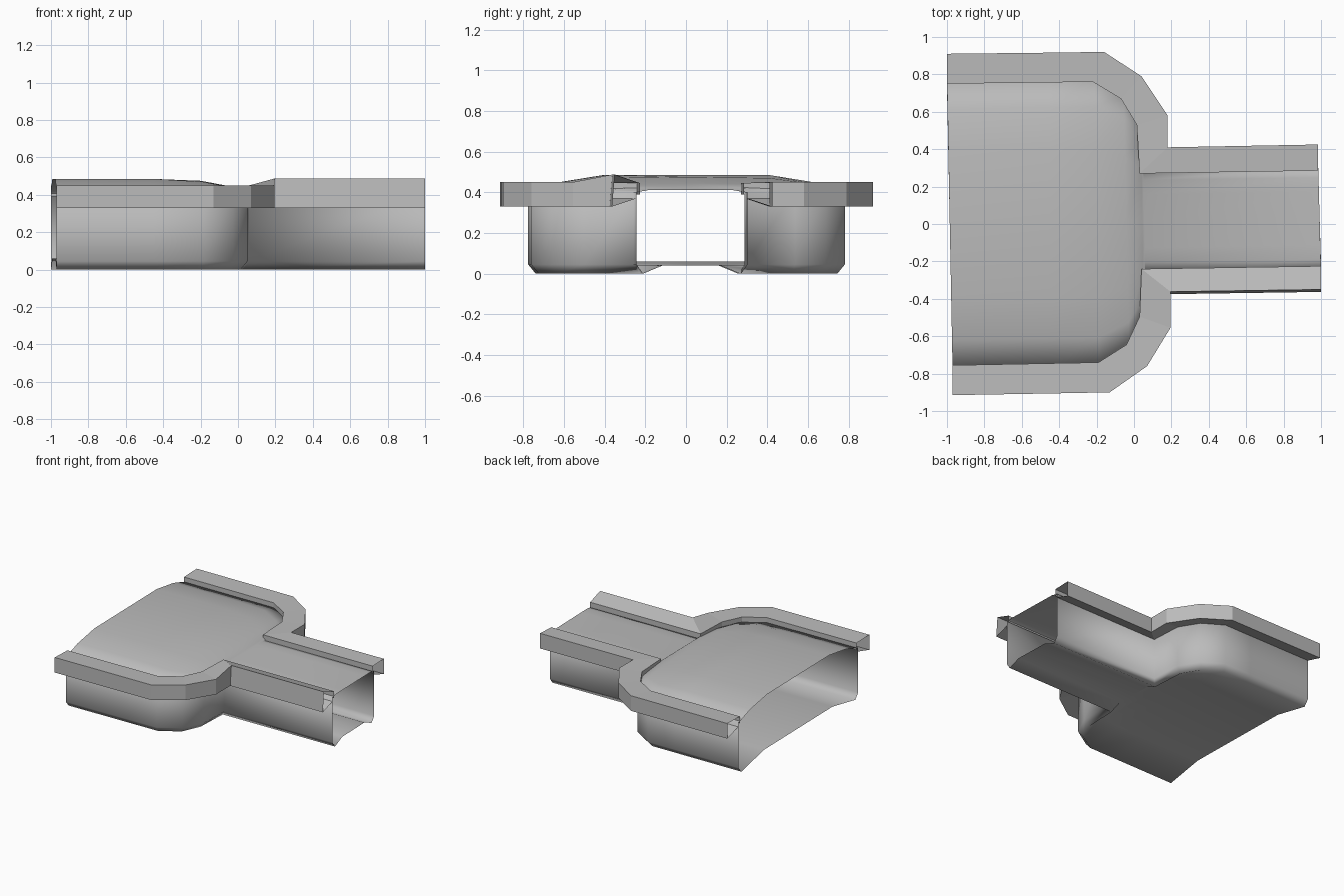
import bpy
from mathutils import Vector

if "Cube" in bpy.data.objects:
    bpy.data.objects.remove(bpy.data.objects["Cube"])

# One grey material for everything
grey = bpy.data.materials.new("plain grey")
grey.use_nodes = True
grey.diffuse_color = (0.5, 0.5, 0.5, 1)
grey.node_tree.nodes["Principled BSDF"].inputs["Base Color"].default_value = (0.5, 0.5, 0.5, 1)

# Plan outlines from the wide end to the narrow end
front_out = [(-.97, -.915), (-.45, -.906), (-.13, -.90), (.07, -.76), (.195, -.555), (.195, -.375), (1, -.363)]
front_in = [(-.97, -.755), (-.45, -.745), (-.19, -.74), (-.04, -.645), (.03, -.495), (.04, -.24), (1, -.225)]
back_out = [(-1, .91), (-.45, .916), (-.16, .92), (.04, .79), (.18, .58), (.18, .41), (.985, .425)]
back_in = [(-1, .75), (-.45, .757), (-.22, .76), (-.07, .67), (.015, .53), (.03, .27), (.985, .285)]


def between(a, b, t, z):
    p = Vector(a).lerp(Vector(b), t)
    return Vector((p.x, p.y, z))


def loft(name, sections, closed, flip, smooth):
    """Skin a run of equal cross-sections."""
    n = len(sections[0])
    verts = [p for s in sections for p in s]
    faces = []
    for s in range(len(sections) - 1):
        for i in range(n if closed else n - 1):
            j = (i + 1) % n
            a, b = s * n, (s + 1) * n
            face = (a + i, b + i, b + j, a + j)
            faces.append(face[::-1] if flip else face)
    mesh = bpy.data.meshes.new(name)
    mesh.from_pydata(verts, [], faces)
    mesh.materials.append(grey)
    for poly in mesh.polygons:
        poly.use_smooth = smooth
    obj = bpy.data.objects.new(name, mesh)
    bpy.context.collection.objects.link(obj)
    return obj


# Hollow duct: domed roof, straight walls, bevelled and raised floor
roof_rise = [(.05, .085, .085), (.05, .085, .085), (.04, .07, .075), (.025, .04, .045),
             (.012, .02, .02), (.01, .012, .012), (.01, .01, .01)]
floor_rise = [.06, .06, .05, .045, .042, .04, .04]
WALL, TOE = .13, -.1
sections = []
for fi, fo, bi, bo, rise, lift in zip(front_in, front_out, back_in, back_out, roof_rise, floor_rise):
    top_f, top_b = between(fi, fo, WALL, .40), between(bi, bo, WALL, .40)
    low_f, low_b = between(fi, fo, WALL, .045), between(bi, bo, WALL, .045)
    toe_f, toe_b = between(fi, fo, TOE, 0), between(bi, bo, TOE, 0)
    a, b, c = rise
    ring = [top_f]
    for t, dz in zip((.1, .24, .5, .76, .9), (a, b, c, b, a)):
        ring.append(top_f.lerp(top_b, t) + Vector((0, 0, dz)))
    ring += [top_b, low_b, toe_b]
    for t in (.8, .5, .2):
        ring.append(toe_b.lerp(toe_f, t if t == .5 else 1 - t) + Vector((0, 0, lift)))
    ring += [toe_f, low_f]
    sections.append(ring)
loft("duct_body", sections, True, False, True)


# Flange rails: hollow, open at both ends, following the duct sides
def rail(name, inner, outer, tops, lean, flip):
    strip = []
    for i, o, z in zip(inner, outer, tops):
        tilt = lean if z > .46 else 0
        strip.append([between(i, o, WALL, .37), between(i, o, 1, .33),
                      between(i, o, 1, z) + Vector((0, tilt, 0)),
                      between(i, o, 0, .445), between(i, o, 0, .39)])
    loft(name, strip, False, flip, False)


rail("front_rail", front_in, front_out, [.45] * 5 + [.487] * 2, .013, False)
rail("back_rail", back_in, back_out, [.45] * 7, 0, True)
